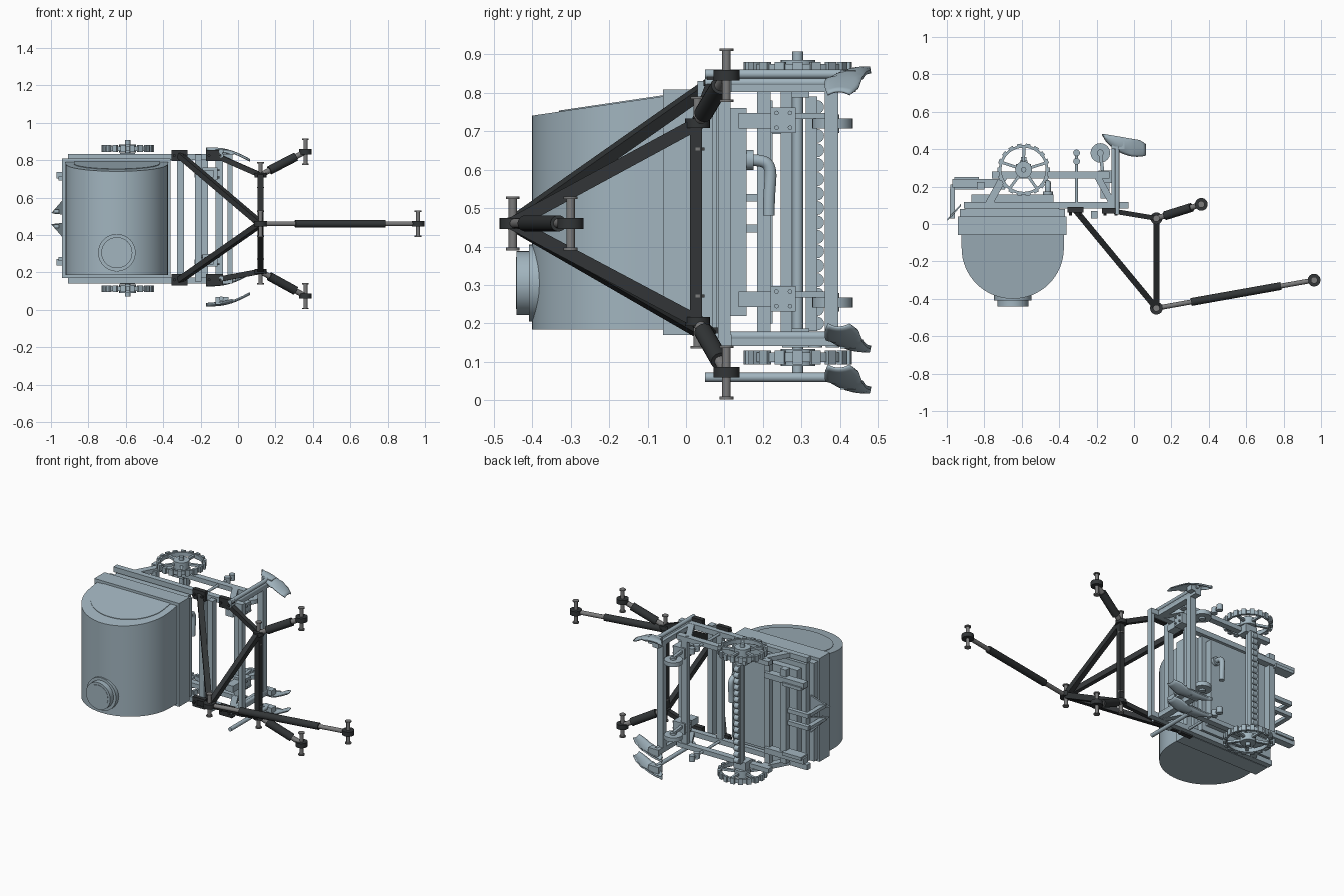
import bpy, bmesh, math
from mathutils import Vector, Matrix

if "Cube" in bpy.data.objects:
    bpy.data.objects.remove(bpy.data.objects["Cube"])

ZC = 0.487  # machine centre plane (the machine lies on its side)


def material(name, r, g, b):
    m = bpy.data.materials.new(name)
    m.diffuse_color = (r, g, b, 1)
    m.use_nodes = True
    m.node_tree.nodes["Principled BSDF"].inputs["Base Color"].default_value = m.diffuse_color
    return m


DARK = material("dark_paint", 0.032, 0.036, 0.038)
STEEL = material("worn_steel", 0.2, 0.2, 0.2)
PAINT = material("blue_grey_paint", 0.36, 0.46, 0.52)


def finish(name, bm, mat=None):
    bmesh.ops.recalc_face_normals(bm, faces=bm.faces)
    me = bpy.data.meshes.new(name)
    bm.to_mesh(me)
    bm.free()
    ob = bpy.data.objects.new(name, me)
    bpy.context.collection.objects.link(ob)
    me.materials.append(mat or PAINT)
    return ob


def box(name, x0, x1, y0, y1, z0, z1, mat=None):
    bm = bmesh.new()
    m = Matrix.Translation(((x0 + x1) / 2, (y0 + y1) / 2, (z0 + z1) / 2))
    bmesh.ops.create_cube(bm, size=1, matrix=m @ Matrix.Diagonal((x1 - x0, y1 - y0, z1 - z0, 1)))
    return finish(name, bm, mat)


def along(p, q):
    p, q = Vector(p), Vector(q)
    return Matrix.Translation((p + q) / 2) @ (q - p).to_track_quat('Z', 'Y').to_matrix().to_4x4(), (q - p).length


def rod(name, p, q, r, mat=None, n=20):
    bm = bmesh.new()
    m, d = along(p, q)
    bmesh.ops.create_cone(bm, cap_ends=True, segments=n, radius1=r, radius2=r, depth=d, matrix=m)
    return finish(name, bm, mat)


def beam(name, p, q, w, h, mat=None):
    bm = bmesh.new()
    m, d = along(p, q)
    bmesh.ops.create_cube(bm, size=1, matrix=m @ Matrix.Diagonal((w, h, d, 1)))
    return finish(name, bm, mat)


def prism(name, pts, z0, z1, slope=0):
    bm = bmesh.new()
    lo = [bm.verts.new((x, y, z0)) for x, y in pts]
    hi = [bm.verts.new((x, y, z1 + slope * (y + 0.06))) for x, y in pts]
    bm.faces.new(lo)
    bm.faces.new(hi)
    for i in range(len(pts)):
        j = (i + 1) % len(pts)
        bm.faces.new((lo[i], lo[j], hi[j], hi[i]))
    return finish(name, bm)


# Hopper: rounded tub, raised end panel, flange steps and lid
def tub(rx, ry, y0, y1):
    return [(-0.648 + rx, y1), *[(-0.648 + rx * math.cos(a), y0 - ry * math.sin(a))
            for a in [math.pi * i / 32 for i in range(33)]], (-0.648 - rx, y1)]


prism("hopper_tub", tub(0.273, 0.27, -0.13, 0.0), 0.185, 0.79, 0.147)
prism("hopper_end_panel", tub(0.23, 0.205, -0.125, -0.06), 0.5, 0.793, 0.147)
box("hopper_band", -0.94, -0.36, -0.06, 0.04, 0.17, 0.808)
box("hopper_lower_band", -0.93, -0.37, 0.04, 0.08, 0.185, 0.79)
box("hopper_step", -0.90, -0.40, 0.08, 0.115, 0.185, 0.79)
box("hopper_outlet", -0.87, -0.43, 0.115, 0.157, 0.22, 0.76)
rod("lid_collar", (-0.648, -0.36, 0.305), (-0.648, -0.408, 0.305), 0.10, n=40)
rod("lid_cap", (-0.648, -0.40, 0.305), (-0.648, -0.44, 0.305), 0.083, n=40)
rod("lid_disc", (-0.648, -0.40, 0.305), (-0.648, -0.442, 0.305), 0.068, n=40)

# Frame sides with sloping braces, wheels and ends, mirrored
for s in (-1, 1):
    def span(a, b):
        return sorted((ZC + s * a, ZC + s * b))
    z = ZC + s * 0.332
    box("lower_side_beam", -0.91, -0.03, 0.083, 0.118, *span(0.315, 0.347))
    box("upper_side_beam", -0.76, -0.13, 0.242, 0.28, *span(0.317, 0.345))
    beam("rear_brace", (-0.78, 0.10, z), (-0.69, 0.265, z), 0.04, 0.028)
    beam("front_brace", (-0.20, 0.262, z), (-0.11, 0.10, z), 0.035, 0.028)
    box("front_post", -0.12, -0.08, 0.06, 0.44, *span(0.315, 0.345))
    rod("adjuster_screw", (-0.307, 0.08, z), (-0.307, 0.39, z), 0.008)
    for y in (0.335, 0.38):
        rod("adjuster_knob", (-0.307, y, z - 0.018), (-0.307, y, z + 0.018), 0.018)
    box("axle_bearing", -0.63, -0.55, 0.25, 0.32, *span(0.30, 0.35))
    box("rear_bracket", -0.97, -0.70, 0.195, 0.24, *span(0.215, 0.25))
    box("rear_plate", -0.96, -0.83, 0.185, 0.25, *span(0.205, 0.225))
    # Lugged ground wheel
    wz = ZC + s * 0.375
    c = Vector((-0.59, 0.29, wz))
    bm = bmesh.new()
    n = 48
    rings = [[bm.verts.new((c.x + r * math.cos(2 * math.pi * i / n), c.y + r * math.sin(2 * math.pi * i / n), wz + h))
              for i in range(n)] for r, h in ((0.132, -0.012), (0.132, 0.012), (0.118, 0.012), (0.118, -0.012))]
    for k in range(4):
        for i in range(n):
            j = (i + 1) % n
            bm.faces.new((rings[k][i], rings[k][j], rings[(k + 1) % 4][j], rings[(k + 1) % 4][i]))
    for i in range(18):
        m = Matrix.Translation(c) @ Matrix.Rotation(2 * math.pi * i / 18, 4, 'Z') @ Matrix.Translation((0.132, 0, 0))
        bmesh.ops.create_cube(bm, size=1, matrix=m @ Matrix.Diagonal((0.016, 0.026, 0.036, 1)))
    finish("ground_wheel_rim", bm)
    for i in range(5):
        a = 2 * math.pi * i / 5 + 0.3
        d = Vector((math.cos(a), math.sin(a), 0))
        beam("wheel_spoke", c + d * 0.03, c + d * 0.122, 0.015, 0.014)
    rod("wheel_hub", c - Vector((0, 0, 0.022)), c + Vector((0, 0, 0.022)), 0.045)
    # Gauge wheel on its clamped arm
    gz = ZC + s * 0.232
    rod("gauge_wheel", (-0.18, 0.38, gz - 0.013), (-0.18, 0.38, gz + 0.013), 0.052, n=32)
    rod("gauge_hub", (-0.18, 0.38, gz - 0.024), (-0.18, 0.38, gz + 0.024), 0.018)
    beam("gauge_arm", (-0.18, 0.38, gz + 0.02), (-0.15, 0.14, gz + 0.02), 0.018, 0.016)
    box("gauge_clamp", -0.19, -0.11, 0.22, 0.285, gz - 0.024, gz + 0.042)
    box("clamp_foot", -0.18, -0.13, 0.137, 0.23, gz - 0.012, gz + 0.028)
    for dy in (0.235, 0.27):
        for dz in (-0.01, 0.028):
            rod("clamp_bolt", (-0.10, dy, gz + dz), (-0.2, dy, gz + dz), 0.006, n=8)
    # Rear pointed share on its shank
    bm = bmesh.new()
    lo = [bm.verts.new((x, 0.09 + (x + 0.93) * 1.1, ZC + s * h))
          for x, h in ((-0.925, 0.115), (-0.998, 0.03), (-0.925, 0.02))]
    g = bmesh.ops.extrude_face_region(bm, geom=[bm.faces.new(lo)])
    bmesh.ops.translate(bm, vec=(0, 0.012, 0), verts=[v for v in g['geom'] if isinstance(v, bmesh.types.BMVert)])
    finish("rear_share", bm)
    box("share_shank", -0.985, -0.957, 0.03, 0.19, *span(0.03, 0.05))
    box("share_arm", -0.98, -0.80, 0.185, 0.21, *span(0.025, 0.05))

# Cross members running across the machine
for name, x0, x1, y0, y1, z0, z1 in (
        ("front_crossbar", -0.055, -0.03, 0.083, 0.115, 0.16, 0.82),
        ("middle_crossbar", -0.325, -0.29, 0.083, 0.115, 0.16, 0.82),
        ("hanger_crossbar", -0.23, -0.195, 0.03, 0.07, 0.15, 0.83),
        ("wide_crossbar", -0.725, -0.69, 0.185, 0.22, 0.17, 0.82),
        ("tool_crossbar", -0.20, -0.16, 0.245, 0.275, 0.15, 0.83),
        ("top_crossbar", -0.12, -0.08, 0.36, 0.395, 0.15, 0.83),
        ("rear_crossbar", -0.84, -0.80, 0.185, 0.225, 0.20, 0.78),
        ("feed_strip", -0.61, -0.57, 0.31, 0.34, 0.18, 0.79)):
    box(name, x0, x1, y0, y1, z0, z1)
rod("axle", (-0.59, 0.29, 0.07), (-0.59, 0.29, 0.907), 0.014)
for i in range(16):
    z = 0.2 + i * 0.0375
    rod("feed_cup", (-0.605, 0.34, z), (-0.575, 0.34, z), 0.018, n=16)

# Bent feed pipe
cu = bpy.data.curves.new("feed_pipe", 'CURVE')
cu.dimensions = '3D'
cu.bevel_depth, cu.bevel_resolution, cu.use_fill_caps = 0.016, 3, True
sp = cu.splines.new('NURBS')
pts = [(0.15, 0.625), (0.19, 0.625), (0.22, 0.62), (0.22, 0.57), (0.215, 0.53), (0.215, 0.48)]
sp.points.add(len(pts) - 1)
for p, (y, z) in zip(sp.points, pts):
    p.co = (-0.46, y, z, 1)
sp.use_endpoint_u = True
cu.materials.append(PAINT)
bpy.context.collection.objects.link(bpy.data.objects.new("feed_pipe", cu))
rod("pipe_flange", (-0.46, 0.15, 0.625), (-0.46, 0.175, 0.625), 0.026)


# Curved soil blades, each on a long shank
def blade(name, z0, s):
    bm = bmesh.new()
    nu, nv = 14, 8
    grid = []
    for i in range(nu + 1):
        u = i / nu
        w = 0.004 + 0.052 * math.sin(math.pi * min(1, u * 0.88)) ** 0.7
        row = []
        for j in range(nv + 1):
            v = 2 * j / nv - 1
            y = 0.478 - 0.082 * u ** 0.7 + w * v
            z = 0.062 * u - 0.02 * math.sin(math.pi * u) + 0.018 * v * v * (1 if u < .6 else .5)
            row.append(bm.verts.new((-0.17 + 0.235 * u, min(y, 0.483 - 0.04 * u), z0 + s * z)))
        grid.append(row)
    for i in range(nu):
        for j in range(nv):
            bm.faces.new((grid[i][j], grid[i + 1][j], grid[i + 1][j + 1], grid[i][j + 1]))
    ob = finish(name, bm)
    ob.modifiers.new("thickness", 'SOLIDIFY').thickness = 0.006
    rod("blade_shank", (-0.09, 0.05, z0 + s * 0.042), (-0.09, 0.42, z0 + s * 0.042), 0.012)
    box("blade_mount", -0.12, -0.05, 0.40, 0.44, *sorted((z0 + s * 0.01, z0 + s * 0.05)))


blade("outer_blade", 0.018, 1)
blade("lower_blade", 0.125, 1)
blade("upper_blade", 0.868, -1)
rod("upper_shank", (-0.09, 0.05, 0.848), (-0.09, 0.45, 0.848), 0.012)


# Dark hitch frame, links, eyes and pins
def pin(x, y, z, eye=True):
    rod("hitch_pin", (x, y, z - 0.07), (x, y, z + 0.07), 0.011, STEEL)
    for d in (-1, 1):
        rod("pin_head", (x, y, z + d * 0.063), (x, y, z + d * 0.07), 0.018, STEEL)
    if eye:
        rod("link_eye", (x, y, z - 0.014), (x, y, z + 0.014), 0.034, DARK, 28)


def link(p, q, r, a, b):
    p, q = Vector(p), Vector(q)
    rod("link_rod", p, q, r * 0.62, STEEL)
    rod("link_sleeve", p.lerp(q, a), p.lerp(q, b), r, DARK)
    pin(*q)


apex = (0.12, -0.45, 0.46)
for zf, zn, ze in ((0.825, 0.72, 0.845), (0.16, 0.205, 0.073)):
    node = (0.12, 0.03, zn)
    beam("hitch_diagonal", (-0.31, 0.07, zf), apex, 0.032, 0.03, DARK)
    beam("hitch_upright", node, apex, 0.03, 0.034, DARK)
    beam("hitch_lower_arm", (-0.12, 0.07, zf), node, 0.026, 0.028, DARK)
    box("hitch_bracket", -0.355, -0.27, 0.062, 0.09, zf - 0.03, zf + 0.03, DARK)
    box("hitch_front_bracket", -0.17, -0.08, 0.055, 0.085, zf - 0.03, zf + 0.03, DARK)
    for x in (-0.34, -0.285, -0.155, -0.095):
        rod("bracket_bolt", (x, 0.045, zf), (x, 0.10, zf), 0.008, DARK, 8)
    rod("node_joint", (0.12, 0.03, zn - 0.012), (0.12, 0.03, zn + 0.012), 0.032, DARK)
    pin(0.12, 0.03, zn, False)
    link(node, (0.36, 0.105, ze), 0.024, 0.2, 0.78)
box("hitch_crosspiece", 0.105, 0.137, 0.01, 0.042, 0.20, 0.725, DARK)
pin(*apex)
link(apex, (0.963, -0.30, 0.46), 0.021, 0.22, 0.79)

# Smooth the round parts, keep edges sharp
bpy.ops.object.select_all(action='DESELECT')
for ob in bpy.context.scene.objects:
    if ob.type == 'MESH':
        ob.select_set(True)
        bpy.context.view_layer.objects.active = ob
bpy.ops.object.shade_smooth_by_angle(angle=math.radians(32))
